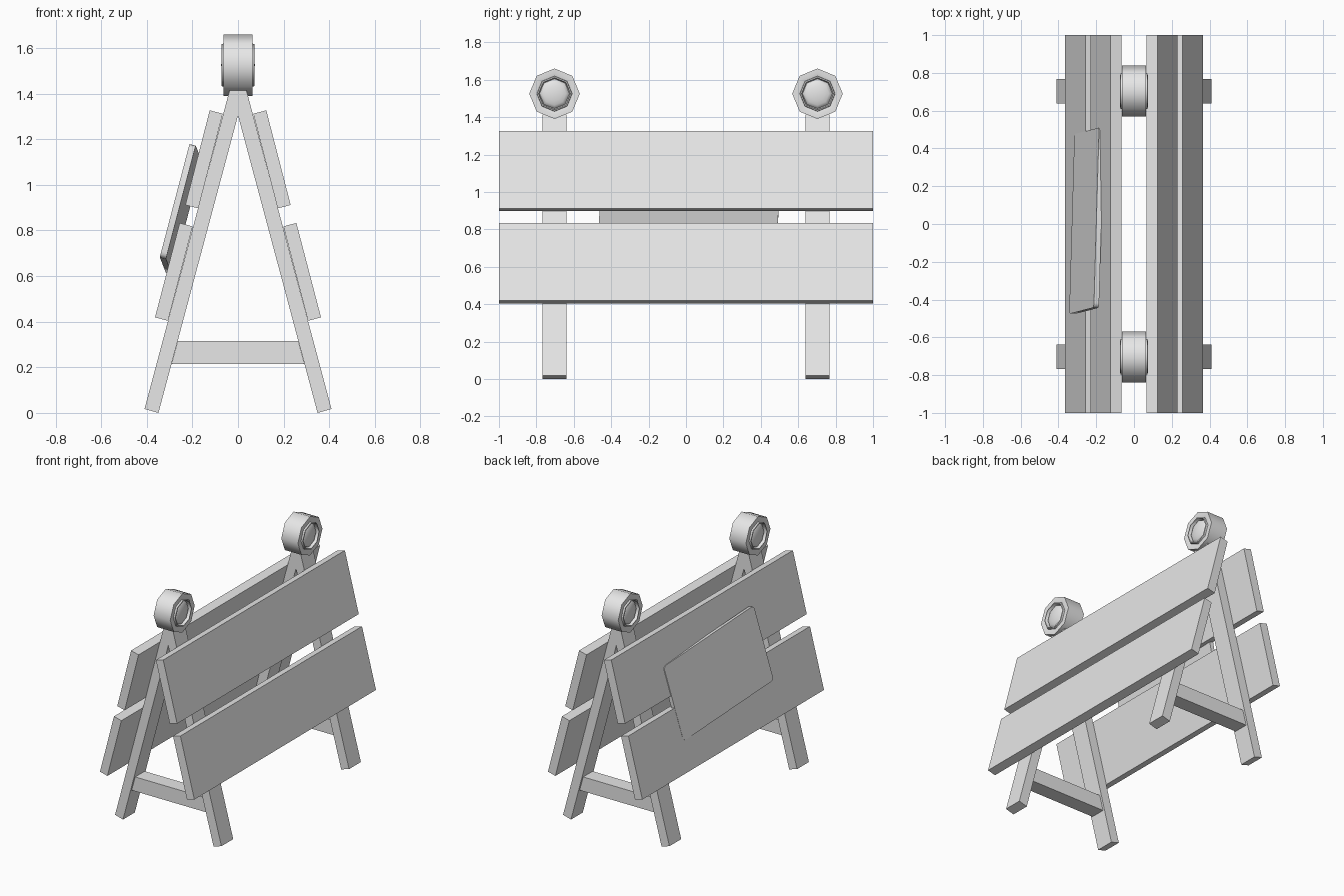
import bpy, bmesh, math
from mathutils import Matrix, Vector

cube = bpy.data.objects.get("Cube")
if cube:
    bpy.data.objects.remove(cube, do_unlink=True)

GREY = (0.8, 0.8, 0.8, 1)
mat = bpy.data.materials.new("plain grey")
mat.use_nodes = True
mat.diffuse_color = GREY
mat.node_tree.nodes["Principled BSDF"].inputs["Base Color"].default_value = GREY


def finish(name, bm, smooth_angle=0):
    """Turn a bmesh into a named object, smoothing edges below the angle."""
    bmesh.ops.recalc_face_normals(bm, faces=bm.faces)
    if smooth_angle:
        for f in bm.faces:
            f.smooth = True
        for e in bm.edges:
            e.smooth = e.calc_face_angle(0) < math.radians(smooth_angle)
    mesh = bpy.data.meshes.new(name)
    bm.to_mesh(mesh)
    bm.free()
    mesh.materials.append(mat)
    obj = bpy.data.objects.new(name, mesh)
    bpy.context.collection.objects.link(obj)
    return obj


def prism(name, profile, y, half):
    """Extrude an (x, z) profile along y, centred on y."""
    bm = bmesh.new()
    face = bm.faces.new([bm.verts.new((px, y - half, pz)) for px, pz in profile])
    ext = bmesh.ops.extrude_face_region(bm, geom=[face])
    moved = [v for v in ext["geom"] if isinstance(v, bmesh.types.BMVert)]
    bmesh.ops.translate(bm, verts=moved, vec=(0, 2 * half, 0))
    return finish(name, bm)


def lathe_x(name, profile, centre, sides):
    """Revolve an (x, radius) profile around the x axis; ends are points."""
    bm = bmesh.new()
    rings = []
    for px, r in profile:
        if r == 0:
            rings.append([bm.verts.new((px, 0, 0))] * sides)
        else:
            angles = [math.tau * k / sides for k in range(sides)]
            rings.append([bm.verts.new((px, r * math.sin(a), r * math.cos(a))) for a in angles])
    for a, b in zip(rings, rings[1:]):
        for k in range(sides):
            j = (k + 1) % sides
            bm.faces.new(list(dict.fromkeys((a[k], a[j], b[j], b[k]))))
    bmesh.ops.translate(bm, verts=bm.verts, vec=centre)
    return finish(name, bm, 50)


# A-shaped leg frames, their cross bars and the warning lamps
LEG_HALF = [(0.037, 1.415), (0.41, 0.0175), (0.349, 0)]
frame = LEG_HALF + [(0, 1.305)] + [(-x, z) for x, z in reversed(LEG_HALF)]
bar = [(0.264, 0.315), (0.291, 0.215), (-0.291, 0.215), (-0.264, 0.315)]

# lamp half profile: rim, raised lens ring, groove and domed lens
lamp = [(0.064, 0.135), (0.064, 0.112), (0.06, 0.095), (0.071, 0.093),
        (0.073, 0.086), (0.055, 0.083)]
for i in range(4):
    a = math.radians(20 * i)
    lamp.append((0.05 + 0.022 * math.sin(a), 0.08 * math.cos(a)))
lamp.append((0.074, 0))
lamp = lamp[::-1] + [(-x, r) for x, r in lamp]

for end, y in (("front", -0.703), ("back", 0.703)):
    prism(end + "_leg_frame", frame, y, 0.065)
    prism(end + "_cross_bar", bar, y, 0.052)
    lathe_x(end + "_lamp", lamp, (0, y, 1.525), 8)

# Two sloping boards on each side
boards = {
    "upper_board": [(0.067, 1.312), (0.124, 1.327), (0.231, 0.912), (0.174, 0.897)],
    "lower_board": [(0.199, 0.818), (0.256, 0.833), (0.364, 0.419), (0.307, 0.404)],
}
for name, pts in boards.items():
    for side, s in (("left", 1), ("right", -1)):
        prism(side + "_" + name, [(s * x, z) for x, z in pts], 0, 1)

# Slightly crooked sign panel with rounded corners
u = Vector((0.027, 0.93, -0.07)).normalized()
n = u.cross(Vector((0.127, 0.03, 0.484))).normalized()
v = n.cross(u)
thick = 0.028
bm = bmesh.new()
bmesh.ops.create_cube(bm, size=1)
bmesh.ops.scale(bm, verts=bm.verts, vec=(0.955, 0.515, thick))
corners = [e for e in bm.edges if abs(e.verts[0].co.z - e.verts[1].co.z) > thick / 2]
bmesh.ops.bevel(bm, geom=corners, offset=0.025, segments=3, profile=0.5, affect='EDGES')
place = Matrix((u, v, n)).transposed().to_4x4()
place.translation = Vector((-0.264, 0.017, 0.896)) + n * thick / 2
bmesh.ops.transform(bm, matrix=place, verts=bm.verts)
finish("sign_panel", bm, 40)
